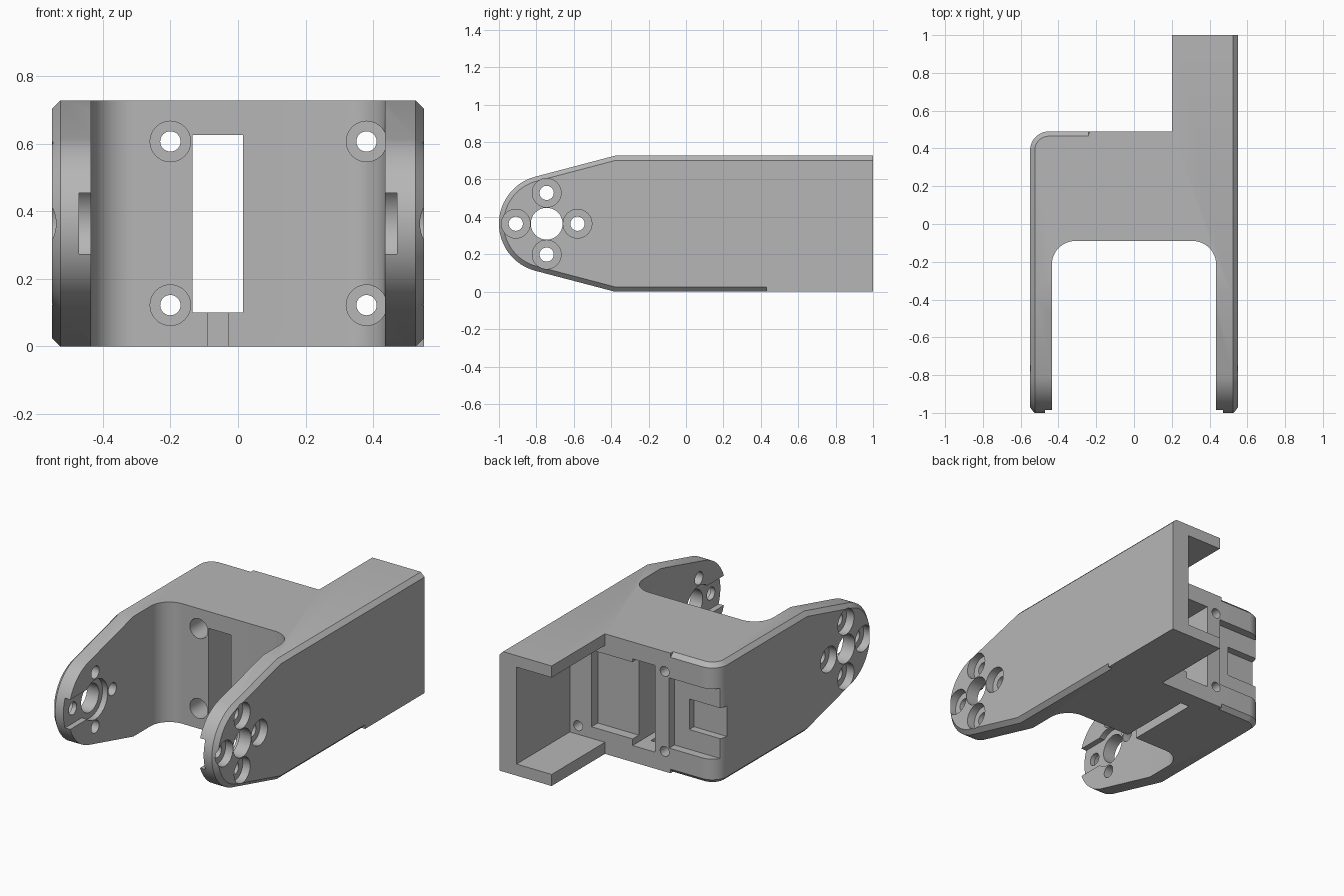
import bpy, bmesh, math
from mathutils import Vector

if "Cube" in bpy.data.objects:
    bpy.data.objects.remove(bpy.data.objects["Cube"])

H = 0.727            # height
W = 0.55             # half width
C = 0.025            # chamfer
PY, PZ = -0.745, H / 2   # pivot position on the arms

grey = bpy.data.materials.new("mid_grey")
grey.diffuse_color = (0.47, 0.47, 0.47, 1)
grey.use_nodes = True
grey.node_tree.nodes["Principled BSDF"].inputs["Base Color"].default_value = grey.diffuse_color


def loft(name, rings):
    """Closed solid through rings with equal point counts."""
    bm = bmesh.new()
    loops = [[bm.verts.new(p) for p in ring] for ring in rings]
    n = len(loops[0])
    for a, b in zip(loops, loops[1:]):
        for i in range(n):
            j = (i + 1) % n
            bm.faces.new((a[i], a[j], b[j], b[i]))
    bm.faces.new(loops[0][::-1])
    bm.faces.new(loops[-1])
    bmesh.ops.recalc_face_normals(bm, faces=bm.faces)
    me = bpy.data.meshes.new(name)
    bm.to_mesh(me)
    bm.free()
    ob = bpy.data.objects.new(name, me)
    bpy.context.collection.objects.link(ob)
    me.materials.append(grey)
    return ob


def arc(cx, cy, r, a0, a1, n=16):
    angles = [math.radians(a0 + (a1 - a0) * i / n) for i in range(n + 1)]
    return [(cx + r * math.cos(a), cy + r * math.sin(a)) for a in angles]


def box(x0, x1, y0, y1, z0, z1):
    return loft("cutter", [[(x0, y0, z), (x1, y0, z), (x1, y1, z), (x0, y1, z)]
                           for z in (z0, z1)])


def cyl_x(x0, x1, y, z, r):
    return loft("cutter", [[(x, p, q) for p, q in arc(y, z, r, 0, 348.75, 31)]
                           for x in (x0, x1)])


def cyl_y(y0, y1, x, z, r):
    return loft("cutter", [[(p, y, q) for p, q in arc(x, z, r, 0, 348.75, 31)]
                           for y in (y0, y1)])


def boolean(ob, tool, op="DIFFERENCE"):
    mod = ob.modifiers.new("cut", "BOOLEAN")
    mod.operation, mod.solver, mod.object = op, "EXACT", tool
    bpy.context.view_layer.objects.active = ob
    bpy.ops.object.modifier_apply(modifier=mod.name)
    bpy.data.objects.remove(tool)


# Plan outline: two arms, cross wall, rear wing, one rounded rear corner
def plan(inset):
    i = C if inset else 0
    pts = [(0.6, -1.1), (0.6, 1), (0.2, 1), (0.2, 0.49), (-0.239, 0.49), (-0.24, 0.49 - i)]
    pts += arc(-0.45, 0.39, 0.1 - i, 90, 180)
    pts += [(-0.6, 0.39), (-0.6, -1.1), (-0.435, -1.1)]
    pts += arc(-0.31, -0.215, 0.125, 180, 90)
    pts += arc(0.31, -0.215, 0.125, 90, 0)
    return pts + [(0.435, -1.1)]


# Side profile: round nose, tapered to the full height
def side(inset):
    i = C if inset else 0
    pts = [(1.1, 0), (1.1, H - i), (-0.38 + i * 0.13, H - i)]
    pts += arc(-0.74, PZ, 0.26 - i, 105, 255, 40)
    return pts + [(-0.38 + i * 0.13, i), (0.43, i), (0.431, 0)]


bracket = loft("bracket", [[(x, y, z) for y, z in side(ins)] for x, ins in
                           ((-W, 1), (C - W, 0), (W - C, 0), (W, 1))])
boolean(bracket, loft("plan", [[(x, y, z) for x, y in plan(ins)] for z, ins in
                               ((-0.1, 1), (0, 1), (C, 0), (H - C, 0), (H, 1), (H + 0.1, 1))]),
        "INTERSECT")

# Rear wing hollowed to a C channel
boolean(bracket, box(0.1, 0.435, 0.49, 1.1, 0.07, H - 0.07))

# Cross wall: through slot, cable groove, rear pockets
boolean(bracket, box(-0.135, 0.015, -0.3, 0.6, 0.10, 0.625))
boolean(bracket, box(-0.09, -0.03, -0.3, 0.38, -0.1, 0.11))
boolean(bracket, box(0.0, 0.29, 0.43, 0.6, 0.14, 0.605))
boolean(bracket, box(-0.7, -0.23, 0.44, 0.6, 0.15, 0.575))
boolean(bracket, box(-0.7, -0.33, 0.395, 0.6, 0.27, 0.455))

# Cross wall: four counterbored screw holes
for x in (-0.2, 0.38):
    for z in (0.122, 0.606):
        boolean(bracket, cyl_y(-0.25, 0.33, x, z, 0.06))
        boolean(bracket, cyl_y(-0.3, 0.7, x, z, 0.03))

# Arms: pivot hole, inner seat and groove, ring of counterbored holes
for s in (-1, 1):
    boolean(bracket, cyl_x(s * 0.3, s * 0.47, PY, PZ, 0.12))
    x0, x1 = sorted((s * 0.3, s * 0.47))
    boolean(bracket, box(x0, x1, -1.2, PY, PZ - 0.09, PZ + 0.09))
    boolean(bracket, cyl_x(s * 0.3, s * 0.7, PY, PZ, 0.085))
    for k in range(4):
        a = k * math.pi / 2
        y, z = PY + 0.165 * math.cos(a), PZ + 0.165 * math.sin(a)
        boolean(bracket, cyl_x(s * 0.5, s * 0.7, y, z, 0.077))
        boolean(bracket, cyl_x(s * 0.3, s * 0.7, y, z, 0.038))

bpy.ops.object.select_all(action="DESELECT")
bracket.select_set(True)
bpy.context.view_layer.objects.active = bracket
bpy.ops.object.shade_smooth_by_angle(angle=math.radians(30))
